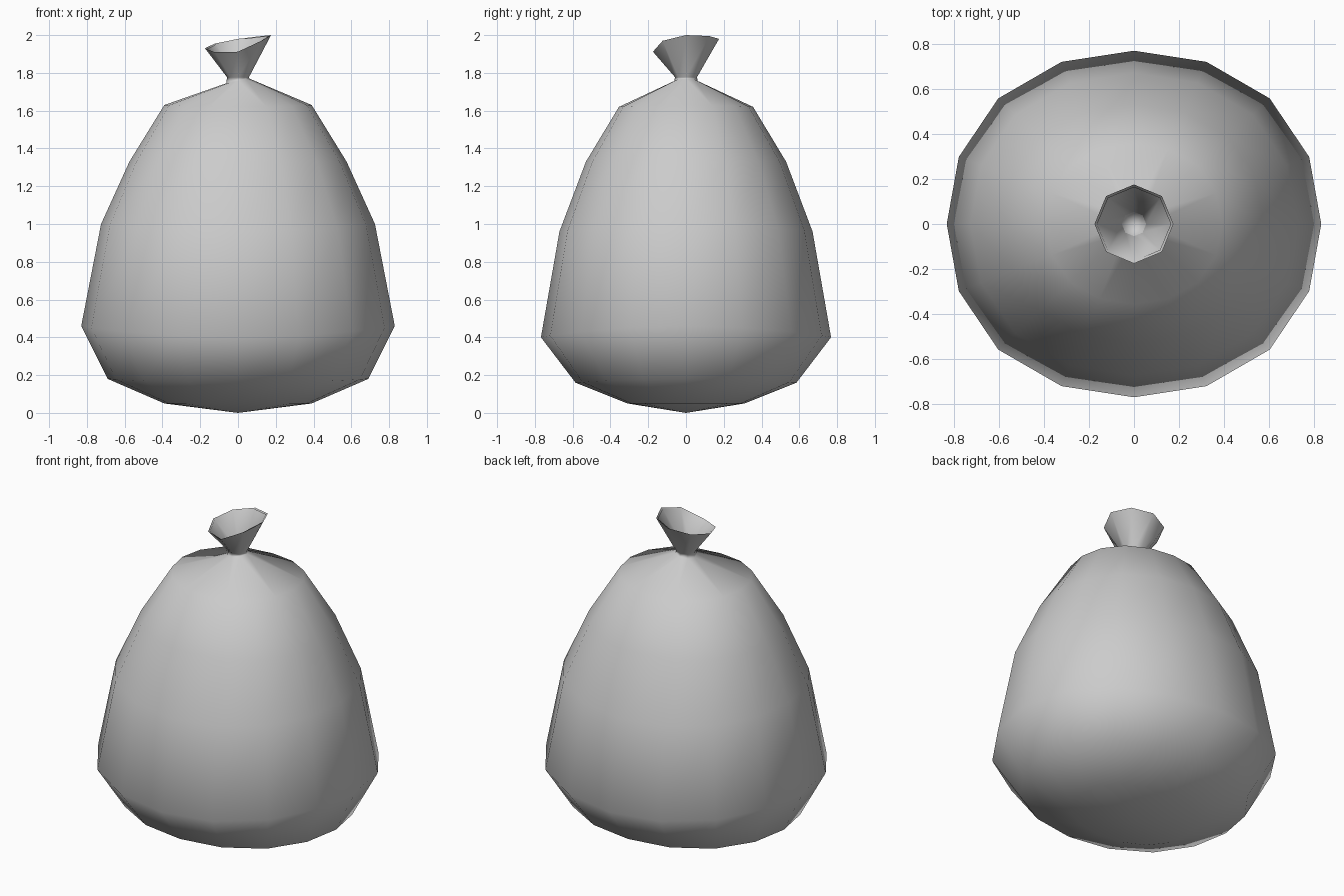
import bpy
import bmesh
from math import sin, cos, pi

cube = bpy.data.objects.get("Cube")
if cube:
    bpy.data.objects.remove(cube)

# Plain grey sack cloth, seen from its front side only
cloth = bpy.data.materials.new("grey_cloth")
cloth.use_nodes = True
GREY = (0.6, 0.6, 0.6, 1)
cloth.diffuse_color = GREY
cloth.node_tree.nodes["Principled BSDF"].inputs["Base Color"].default_value = GREY
cloth.use_backface_culling = True

SIDES, NECK_SIDES = 16, 8
# Body rings: half width, half depth, height at sides, height at front/back, layer gap, lift
BODY = [
    (0.39, 0.31, 0.05, 0.05, 0.02, 0.035),
    (0.69, 0.585, 0.18, 0.16, 0.04, 0.02),
    (0.83, 0.768, 0.46, 0.40, 0.037, 0),
    (0.725, 0.67, 1.0, 0.96, 0.03, 0),
    (0.575, 0.53, 1.33, 1.33, 0.02, 0),
    (0.39, 0.355, 1.63, 1.62, 0.004, -0.004),
]
# Slanted mouth heights, counter-clockwise from the left side
MOUTH = [2.0, 1.995, 1.98, 1.955, 1.93, 1.91, 1.912, 1.97]


def body_ring(bm, row, inset):
    rx, ry, zx, zy, gap, lift = row
    ring = []
    for k in range(SIDES):
        a = 2 * pi * k / SIDES
        corner = sin(2 * a) ** 2
        bulge = 1 + 0.025 * corner
        g = inset * gap * (1 - 0.7 * corner)
        z = zx * cos(a) ** 2 + zy * sin(a) ** 2 + inset * lift
        ring.append(bm.verts.new(((rx * bulge - g) * cos(a), (ry * bulge - g) * sin(a), z)))
    return ring


def neck_ring(bm, radius, height):
    ring = []
    for k in range(NECK_SIDES):
        a = 2 * pi * k / NECK_SIDES
        ring.append(bm.verts.new((radius * cos(a), radius * sin(a), height(k, a))))
    return ring


def bridge(bm, low, high):
    n = len(low)
    for k in range(n):
        j = (k + 1) % n
        bm.faces.new((low[k], low[j], high[j], high[k]))


def finish(bm, name):
    mesh = bpy.data.meshes.new(name)
    bm.to_mesh(mesh)
    bm.free()
    mesh.materials.append(cloth)
    for p in mesh.polygons:
        p.use_smooth = True
    bpy.context.collection.objects.link(bpy.data.objects.new(name, mesh))


def sack_layer(name, inset, inward):
    bm = bmesh.new()
    rings = [body_ring(bm, row, inset) for row in BODY]
    # Bottom fan
    base = bm.verts.new((0, 0, 0.04 * inset))
    for k in range(SIDES):
        bm.faces.new((base, rings[0][(k + 1) % SIDES], rings[0][k]))
    for low, high in zip(rings, rings[1:]):
        bridge(bm, low, high)

    # Shoulder gathers into the tied neck
    top = rings[-1]
    tie = neck_ring(bm, 0.062 - 0.004 * inset, lambda k, a: 1.757 + 0.012 * cos(a))
    for k in range(NECK_SIDES):
        j = (k + 1) % NECK_SIDES
        a, b, c = top[2 * k], top[2 * k + 1], top[2 * j]
        bm.faces.new((a, b, tie[k]))
        bm.faces.new((b, tie[j], tie[k]))
        bm.faces.new((b, c, tie[j]))

    # Flared mouth
    pinch = neck_ring(bm, 0.058 - 0.004 * inset, lambda k, a: 1.777)
    mouth = neck_ring(bm, 0.175 - 0.01 * inset, lambda k, a: MOUTH[k] - 0.004 * inset)
    bridge(bm, tie, pinch)
    bridge(bm, pinch, mouth)

    if inward:
        bmesh.ops.reverse_faces(bm, faces=bm.faces[:])
        # Pinched floor inside the mouth
        knot = bm.verts.new((0, 0, 1.765))
        for k in range(NECK_SIDES):
            bm.faces.new((knot, pinch[k], pinch[(k + 1) % NECK_SIDES]))
    finish(bm, name)


sack_layer("sack_body", 1, False)
sack_layer("sack_lining", 0, True)
